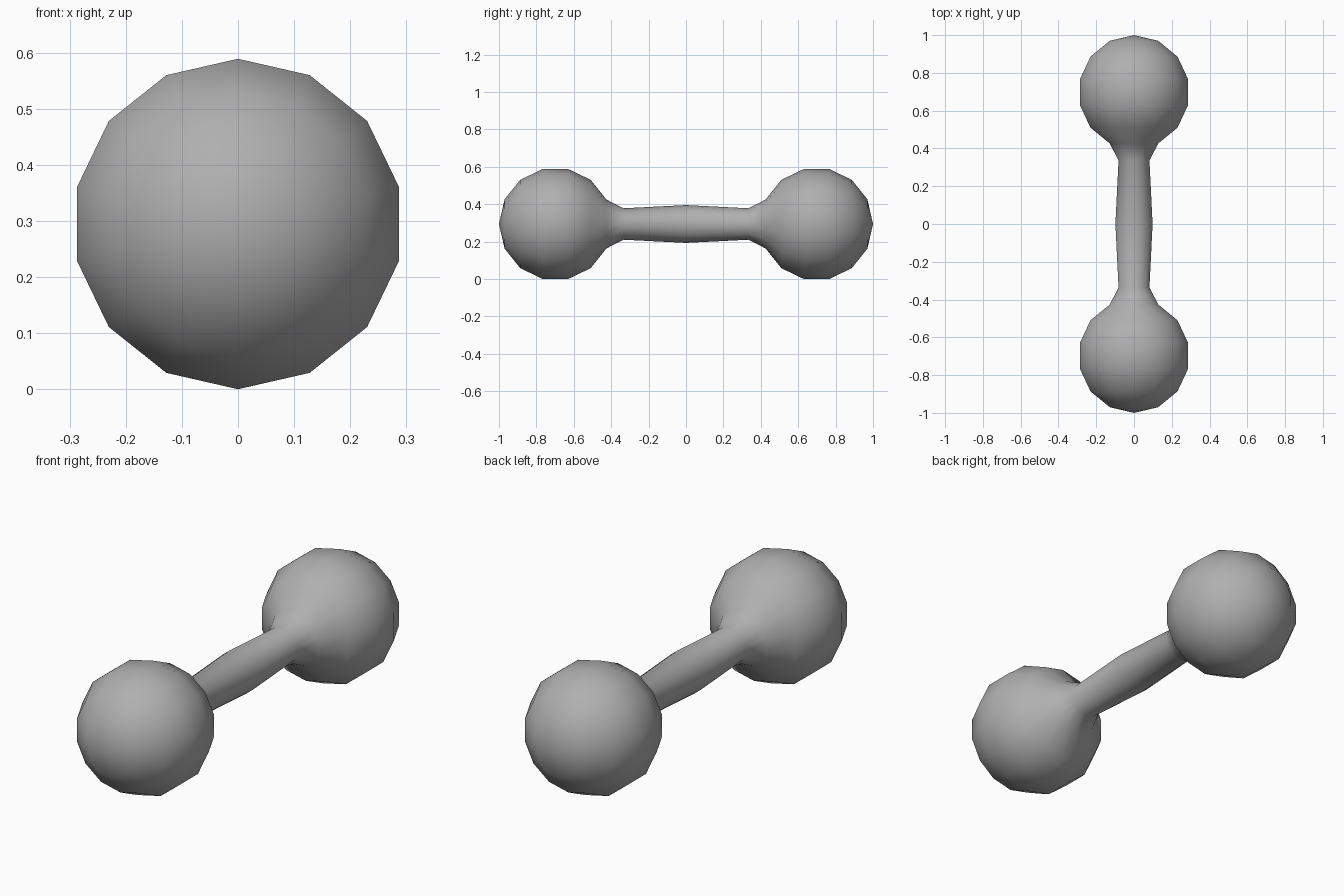
import bpy, bmesh
from math import sin, cos, pi

if "Cube" in bpy.data.objects:
    bpy.data.objects.remove(bpy.data.objects["Cube"])

SIDES = 14
HEAD_R, HEAD_Y, AXIS_Z = 0.302, 0.698, 0.2945

# Half profile (y, radius): ball rings from the outer end, then the grip neck
half = [(HEAD_Y + HEAD_R * cos(k * pi / 7), HEAD_R * sin(k * pi / 7)) for k in range(1, 7)]
half.append((0.335, 0.084))
profile = half + [(0.0, 0.101)] + [(-y, r) for y, r in reversed(half)]

# Revolve the profile around the y axis, with a pole at each end
bm = bmesh.new()
rings = [[bm.verts.new((r * sin(2 * pi * i / SIDES), y, AXIS_Z + r * cos(2 * pi * i / SIDES)))
          for i in range(SIDES)] for y, r in profile]
poles = [bm.verts.new((0, s, AXIS_Z)) for s in (1, -1)]
for i in range(SIDES):
    j = (i + 1) % SIDES
    for a, b in zip(rings, rings[1:]):
        bm.faces.new((a[i], a[j], b[j], b[i]))
    bm.faces.new((poles[0], rings[0][j], rings[0][i]))
    bm.faces.new((poles[1], rings[-1][i], rings[-1][j]))
bmesh.ops.recalc_face_normals(bm, faces=bm.faces[:])
for f in bm.faces:
    f.smooth = True

mesh = bpy.data.meshes.new("dumbbell")
bm.to_mesh(mesh)
bm.free()

# Dark grey metal
metal = bpy.data.materials.new("dark_grey")
metal.diffuse_color = (0.43, 0.43, 0.43, 1)
metal.use_nodes = True
metal.node_tree.nodes["Principled BSDF"].inputs["Base Color"].default_value = metal.diffuse_color
mesh.materials.append(metal)
bpy.context.collection.objects.link(bpy.data.objects.new("dumbbell", mesh))
